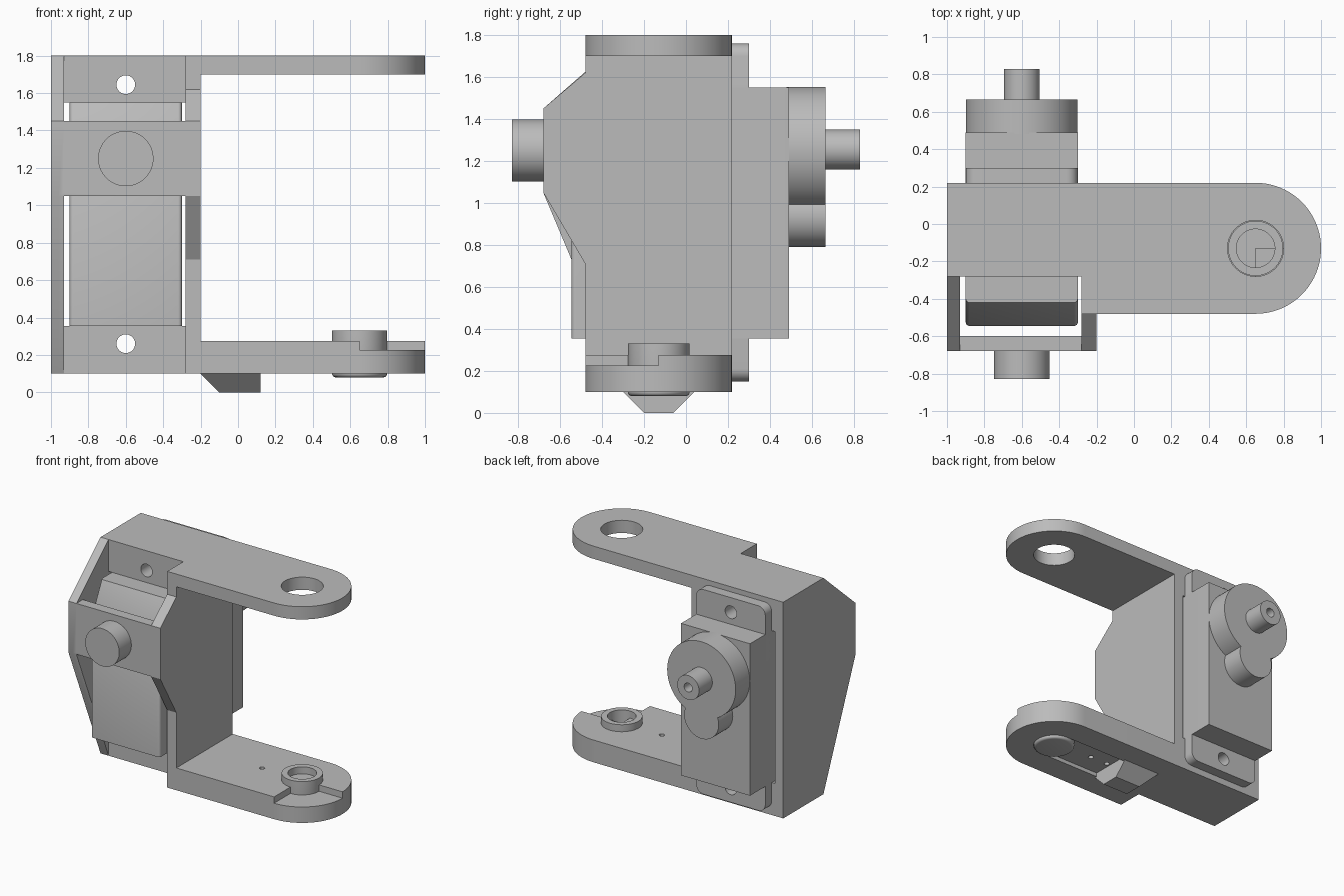
import bpy, bmesh, math
from mathutils import Matrix, Vector

if "Cube" in bpy.data.objects:
    bpy.data.objects.remove(bpy.data.objects["Cube"], do_unlink=True)

grey = bpy.data.materials.new("plain grey")
grey.use_nodes = True
grey.diffuse_color = (0.5, 0.5, 0.5, 1)
grey.node_tree.nodes["Principled BSDF"].inputs["Base Color"].default_value = (0.5, 0.5, 0.5, 1)

# Maps profile coordinates (u, v) and depth w to model axes
PLACE = {"x": lambda u, v, w: (w, u, v),
         "y": lambda u, v, w: (u, w, v),
         "z": lambda u, v, w: (u, v, w)}


def prism(name, axis, outline, start, end):
    """Extrude a 2D outline along an axis."""
    bm = bmesh.new()
    verts = [bm.verts.new(PLACE[axis](u, v, start)) for u, v in outline]
    face = bm.faces.new(verts)
    moved = bmesh.ops.extrude_face_region(bm, geom=[face])["geom"]
    shift = Vector(PLACE[axis](0, 0, end - start))
    bmesh.ops.translate(bm, vec=shift, verts=[g for g in moved if isinstance(g, bmesh.types.BMVert)])
    bmesh.ops.recalc_face_normals(bm, faces=bm.faces)
    mesh = bpy.data.meshes.new(name)
    bm.to_mesh(mesh)
    bm.free()
    mesh.materials.append(grey)
    obj = bpy.data.objects.new(name, mesh)
    bpy.context.collection.objects.link(obj)
    return obj


def box(name, x, y, z):
    return prism(name, "z", [(x[0], y[0]), (x[1], y[0]), (x[1], y[1]), (x[0], y[1])], *z)


def arc(cu, cv, r, a0, a1, n):
    return [(cu + r * math.cos(math.radians(a0 + (a1 - a0) * i / n)),
             cv + r * math.sin(math.radians(a0 + (a1 - a0) * i / n))) for i in range(n + 1)]


def disc(name, axis, u, v, r, start, end, n=64):
    return prism(name, axis, arc(u, v, r, 0, 360, n)[:-1], start, end)


def bake(obj):
    bpy.context.view_layer.update()
    deps = bpy.context.evaluated_depsgraph_get()
    mesh = bpy.data.meshes.new_from_object(obj.evaluated_get(deps))
    obj.modifiers.clear()
    obj.data = mesh


def combine(obj, others, operation):
    """Join or cut solids, then discard the helpers."""
    for other in others:
        mod = obj.modifiers.new(operation, "BOOLEAN")
        mod.operation, mod.solver, mod.object = operation, "EXACT", other
        bake(obj)
        bpy.data.objects.remove(other, do_unlink=True)


def bevel(obj, width, segments, rule):
    bm = bmesh.new()
    bm.from_mesh(obj.data)
    edges = [e for e in bm.edges if rule(e.verts[0].co, e.verts[1].co)]
    bmesh.ops.bevel(bm, geom=edges, offset=width, segments=segments, profile=0.5, affect="EDGES")
    bm.to_mesh(obj.data)
    bm.free()


# Shared measures
MX, PIVOT_X, PIVOT_Y, SHAFT_Z = -0.6, 0.65, -0.13, 1.255
BACK, FRONT, LIP = 0.22, -0.68, -0.28
SCREWS = (0.26, 1.645)

# Bracket: two cheeks, end blocks, front strap and two rounded arms
left_cheek = [(BACK, 0.1), (BACK, 1.8), (-0.48, 1.8), (-0.48, 1.62), (FRONT, 1.45),
              (FRONT, 1.05), (-0.48, 0.71), (-0.48, 0.1)]
right_cheek = [(BACK, 0.1), (BACK, 1.8), (LIP, 1.8), (FRONT, 1.45), (FRONT, 1.05), (LIP, 0.1)]
arm = [(-0.28, -0.48)] + arc(PIVOT_X, PIVOT_Y, 0.35, -90, 90, 40) + [(-0.28, BACK)]

bracket = prism("bracket", "x", left_cheek, -0.28, -0.2)
combine(bracket, [
    prism("upper_arm", "z", arm, 1.7, 1.8),
    prism("lower_arm", "z", arm, 0.1, 0.275),
    box("upper_block", (-0.96, -0.24), (LIP, BACK), (1.55, 1.8)),
    box("lower_block", (-0.96, -0.24), (LIP, BACK), (0.1, 0.355)),
    prism("right_cheek", "x", right_cheek, -1, -0.93),
    box("strap", (-0.96, -0.24), (FRONT, -0.6), (1.05, 1.45)),
], "UNION")

# Arm hole, quarter step, underside channel, wire holes and screw holes
channel = arc(PIVOT_X, PIVOT_Y, 0.15, -90, 90, 24) + arc(-0.03, PIVOT_Y, 0.15, 90, 270, 24)
combine(bracket, [
    disc("arm_hole", "z", PIVOT_X, PIVOT_Y, 0.15, 1.6, 1.9),
    box("step", (PIVOT_X, 1.1), (-0.6, PIVOT_Y), (0.225, 0.4)),
    prism("channel", "z", channel, 0, 0.13),
    disc("wire_hole", "z", 0.3, PIVOT_Y, 0.02, 0, 0.4, 16),
    disc("blind_hole", "z", 0.15, PIVOT_Y, 0.02, 0, 0.2, 16),
] + [disc("screw_hole", "y", MX, z, 0.05, -0.5, 0.5, 32) for z in SCREWS], "DIFFERENCE")

# Front pivot pin
pin = disc("front_pin", "y", MX, 1.25, 0.148, -0.83, FRONT)

# Pivot boss on the lower arm
boss = disc("pivot_boss", "z", PIVOT_X, PIVOT_Y, 0.147, 0.08, 0.33)
bevel(boss, 0.02, 4, lambda a, b: a.z < 0.09 and b.z < 0.09)
combine(boss, [disc("boss_hole", "z", PIVOT_X, PIVOT_Y, 0.103, 0.14, 0.5)], "DIFFERENCE")

# Wire hood below the lower arm: tapered on three sides
hood = box("wire_hood", (-0.2, 0.12), (-0.3, 0.04), (0, 0.13))
bm = bmesh.new()
bm.from_mesh(hood.data)
bmesh.ops.bisect_plane(bm, geom=bm.verts[:] + bm.edges[:] + bm.faces[:],
                       plane_co=(0, 0, 0.1), plane_no=(0, 0, 1))
for v in bm.verts:
    if v.co.z < 0.01:
        v.co.y += 0.1 if v.co.y < PIVOT_Y else -0.1
        v.co.x += 0.1 if v.co.x < 0 else 0
bm.to_mesh(hood.data)
bm.free()

# Motor body with sloping upper front
body = [(0.49, 0.355), (0.49, 1.55), (-0.42, 1.55), (-0.545, 1.3), (-0.545, 0.355)]
motor = prism("motor_body", "x", body, -0.9, -0.3)
bevel(motor, 0.02, 4, lambda a, b: max(a.y, b.y) < -0.4 and abs(a.x - b.x) < 0.01)

# Motor mounting flange with rounded corners
flange = box("motor_flange", (-0.9, -0.3), (BACK, 0.3), (0.15, 1.76))
bevel(flange, 0.06, 6, lambda a, b: abs(a.y - b.y) > 0.05)
combine(flange, [disc("flange_hole", "y", MX, z, 0.05, 0, 0.5, 32) for z in SCREWS], "DIFFERENCE")

# Gear housing, small gear housing and output shaft
gears = disc("gear_housing", "y", MX, SHAFT_Z, 0.298, 0.48, 0.665)
combine(gears, [disc("small_gear", "y", MX, 0.94, 0.15, 0.48, 0.665)], "UNION")
shaft = disc("output_shaft", "y", MX, SHAFT_Z, 0.095, 0.65, 0.83, 48)
combine(shaft, [disc("shaft_hole", "y", MX, SHAFT_Z, 0.035, 0.72, 0.9, 24)], "DIFFERENCE")

# Smooth the round surfaces and keep the edges sharp
bpy.ops.object.select_all(action="DESELECT")
for obj in (bracket, pin, boss, hood, motor, flange, gears, shaft):
    obj.select_set(True)
bpy.context.view_layer.objects.active = bracket
bpy.ops.object.shade_smooth_by_angle(angle=math.radians(30))
